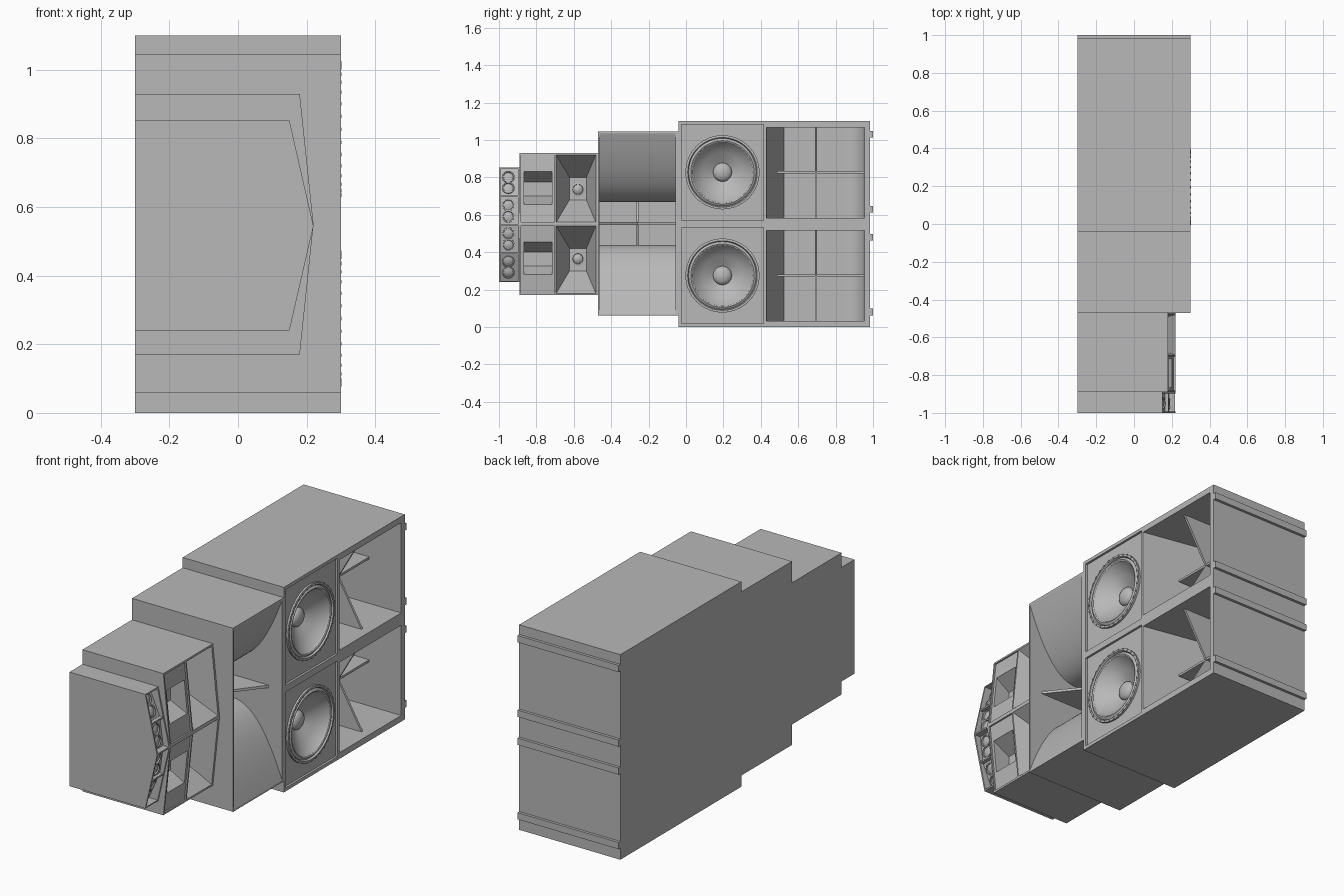
import bpy, bmesh, math
from mathutils import Vector, Matrix

if "Cube" in bpy.data.objects:
    bpy.data.objects.remove(bpy.data.objects["Cube"])

grey = bpy.data.materials.new("cabinet_grey")
grey.diffuse_color = (0.48, 0.48, 0.48, 1)
grey.use_nodes = True
grey.node_tree.nodes["Principled BSDF"].inputs["Base Color"].default_value = grey.diffuse_color


def finish(name, bm, smooth=False):
    bmesh.ops.recalc_face_normals(bm, faces=bm.faces)
    me = bpy.data.meshes.new(name)
    bm.to_mesh(me)
    bm.free()
    me.materials.append(grey)
    ob = bpy.data.objects.new(name, me)
    bpy.context.collection.objects.link(ob)
    if smooth:
        activate(ob)
        bpy.ops.object.shade_smooth_by_angle(angle=math.radians(35))
    return ob


def activate(ob):
    bpy.ops.object.select_all(action='DESELECT')
    ob.select_set(True)
    bpy.context.view_layer.objects.active = ob


def loft(name, rings):
    """Closed solid through equal-length rings of points."""
    bm = bmesh.new()
    vs = [[bm.verts.new(p) for p in r] for r in rings]
    n = len(rings[0])
    for a, b in zip(vs, vs[1:]):
        for i in range(n):
            j = (i + 1) % n
            bm.faces.new((a[i], a[j], b[j], b[i]))
    bm.faces.new(vs[0])
    bm.faces.new(vs[-1][::-1])
    return finish(name, bm)


def prism_y(name, xz, y0, y1):
    return loft(name, [[(x, y, z) for x, z in xz] for y in (y0, y1)])


def prism_z(name, xy, z0, z1):
    return loft(name, [[(x, y, z) for x, y in xy] for z in (z0, z1)])


def rect(x, y0, y1, z0, z1):
    """Rectangle facing +x; x may be a function of z."""
    f = x if callable(x) else (lambda z: x)
    return [(f(z), y, z) for y, z in ((y0, z0), (y1, z0), (y1, z1), (y0, z1))]


def box(name, x0, x1, y0, y1, z0, z1):
    return loft(name, [rect(x0, y0, y1, z0, z1), rect(x1, y0, y1, z0, z1)])


def lathe(name, profile, loc, tilt=0.0, seg=48, cap=False):
    """Spin (radius, depth) points around the x axis, tilted up by an angle."""
    m = Matrix.Translation(loc) @ Matrix.Rotation(-tilt, 4, 'Y')
    bm = bmesh.new()
    rings = []
    for r, d in profile:
        if r == 0:
            rings.append([bm.verts.new(m @ Vector((d, 0, 0)))] * seg)
        else:
            rings.append([bm.verts.new(m @ Vector((d, r * math.cos(k * math.tau / seg),
                          r * math.sin(k * math.tau / seg)))) for k in range(seg)])
    for a, b in zip(rings, rings[1:]):
        for i in range(seg):
            j = (i + 1) % seg
            bm.faces.new(list(dict.fromkeys((a[i], a[j], b[j], b[i]))))
    if cap:
        bm.faces.new(rings[0])
        bm.faces.new(rings[-1])
    return finish(name, bm, not cap)


def cut(ob, cutter):
    activate(ob)
    m = ob.modifiers.new("cut", 'BOOLEAN')
    m.operation, m.solver, m.object = 'DIFFERENCE', 'EXACT', cutter
    bpy.ops.object.modifier_apply(modifier=m.name)
    bpy.data.objects.remove(cutter)


# --- Two bass cabinets, each with a woofer and a braced horn bay ---
for z in (0.0, 0.55):
    cab = box("bass_cabinet", -0.3, 0.3, -0.04, 0.985, z, z + 0.55)
    mid = z + (0.275 if z == 0 else 0.277)
    wy = 0.195
    cut(cab, box("panel_recess", 0.288, 0.35, -0.025, 0.415, z + 0.018, z + 0.532))
    cut(cab, lathe("woofer_hole", [(0.183, 0.1), (0.183, -0.13)], (0.288, wy, mid), cap=True))
    b0, b1 = z + 0.033, z + 0.517
    corner = [(-0.1 - 0.1 * math.sin(a), 0.855 + 0.1 * math.cos(a))
              for a in [i * math.pi / 16 for i in range(9)]]
    cut(cab, prism_z("horn_bay", [(0.35, 0.43), (0.3, 0.43), (-0.2, 0.525)]
                     + corner[::-1] + [(0.35, 0.955)], b0, b1))
    # notched upright brace and level brace
    prism_y("upright_brace", [(-0.2, b0), (0.25, b0), (0.11, mid), (0.25, b1), (-0.2, b1)],
            0.689, 0.701)
    prism_z("level_brace", [(-0.2, 0.52), (0.0, 0.487), (0.11, 0.487), (0.11, 0.955), (-0.2, 0.955)],
            mid - 0.006, mid + 0.006)
    # woofer
    dome = [(0.05 * math.cos(a), -0.075 + 0.028 * math.sin(a))
            for a in [i * math.pi / 12 for i in range(7)]]
    dome[-1] = (0, -0.047)
    lathe("woofer", [(0.198, 0), (0.198, 0.01), (0.186, 0.012), (0.181, 0.003), (0.176, 0.008),
                     (0.169, 0.011), (0.162, 0.007), (0.158, -0.002), (0.105, -0.042)] + dome,
          (0.288, wy, mid), seg=64)
    for k in range(32):
        a = k * math.tau / 32
        lathe("woofer_bolt", [(0.006, 0), (0.006, 0.004)],
              (0.298, wy + 0.193 * math.cos(a), mid + 0.193 * math.sin(a)), seg=6, cap=True)
    # skids on the end panel
    for s in (0.08, 0.48):
        box("skid", -0.3, 0.3, 0.985, 1.0, z + s - 0.018, z + s + 0.018)

# --- Mid-bass cabinet with flared horn ---
horn = box("midbass_cabinet", -0.3, 0.3, -0.47, -0.04, 0.06, 1.045)
c = 0.553
up = [(-0.15, 0.115)] + [(0.301 * t, 0.115 + 0.37 * t ** 2.2) for t in [i / 16 for i in range(17)]]
up.append((0.35, 0.485))
cut(horn, prism_y("flare", [(x, c + h) for x, h in up] + [(x, c - h) for x, h in up[::-1]],
                  -0.462, -0.055))
activate(horn)
bpy.ops.object.shade_smooth_by_angle(angle=math.radians(20))
prism_z("flare_fin", [(-0.15, -0.462), (0.22, -0.462), (0.06, -0.259), (0.22, -0.055), (-0.15, -0.055)],
        c - 0.007, c + 0.007)
prism_y("throat_divider", [(-0.15, c - 0.115), (0.0, c - 0.115), (0.05, c), (0.0, c + 0.115),
                           (-0.15, c + 0.115)], -0.264, -0.254)

# --- Two mid cabinets with leaning fronts, mirrored about z = 0.55 ---
MZ = 0.55


def mid_face(z):
    return 0.219 - 0.039 * abs(z - MZ) / 0.38


def span(s, a, b):
    return sorted((MZ + s * a, MZ + s * b))


for s in (1, -1):
    cab = prism_y("mid_cabinet", [(-0.3, MZ), (0.22, MZ), (0.18, MZ + s * 0.38), (-0.3, MZ + s * 0.38)],
                  -0.89, -0.47)
    mouth, throat = span(s, 0.01, 0.37), span(s, 0.13, 0.25)
    hy = -0.578
    cut(cab, loft("mid_horn", [rect(0.3, -0.694, -0.482, *mouth), rect(mid_face, -0.694, -0.482, *mouth),
                               rect(0.03, hy - 0.045, hy + 0.045, *throat)]))
    cut(cab, loft("slot_panel", [rect(0.3, -0.882, -0.702, *mouth),
                                 rect(lambda z: mid_face(z) - 0.008, -0.882, -0.702, *mouth)]))
    slot = (MZ + 0.19 + s * 0.0 - 0.085, MZ + 0.19 + 0.09) if s > 0 else (MZ - 0.27, MZ - 0.095)
    cut(cab, loft("slot", [rect(0.3, -0.866, -0.716, *slot),
                           rect(lambda z: mid_face(z) - 0.01, -0.866, -0.716, *slot),
                           rect(0.1, -0.866, -0.716, slot[0] + 0.045, slot[1] - 0.055)]))
    lathe("mid_driver", [(0.038, 0), (0.038, 0.008), (0.028, 0.01), (0.026, 0.004), (0.015, 0.012), (0, 0.015)],
          (0.029, hy, MZ + s * 0.185), seg=24)

# --- Tweeter column: stepped baffles inside a pointed case ---
HZ, HY = 0.545, -0.95
tweet = prism_y("tweeter_cabinet", [(-0.3, 0.24), (0.15, 0.24), (0.22, HZ), (0.15, 0.852), (-0.3, 0.852)],
                -1.0, -0.89)
baffle = [(0.1, 0.247), (0.165, 0.394), (0.185, HZ), (0.165, 0.698), (0.1, 0.845)]
cut(tweet, prism_y("baffle_cut", baffle + [(0.3, 0.845), (0.3, 0.247)], -0.992, -0.898))
for (x0, z0), (x1, z1) in zip(baffle, baffle[1:]):
    tilt = math.atan2(x0 - x1, z1 - z0)
    for t in (0.3, 0.7):
        lathe("tweeter", [(0.033, 0), (0.033, 0.008), (0.027, 0.009), (0.025, 0.003), (0.012, 0.008), (0, 0.009)],
              (x0 + (x1 - x0) * t, HY, z0 + (z1 - z0) * t), tilt, seg=24)
for x, z in baffle[1:-1]:
    front = 0.218 - 0.07 * abs(z - HZ) / 0.306
    box("baffle_ledge", x - 0.01, front, -0.992, -0.898, z - 0.004, z + 0.004)
